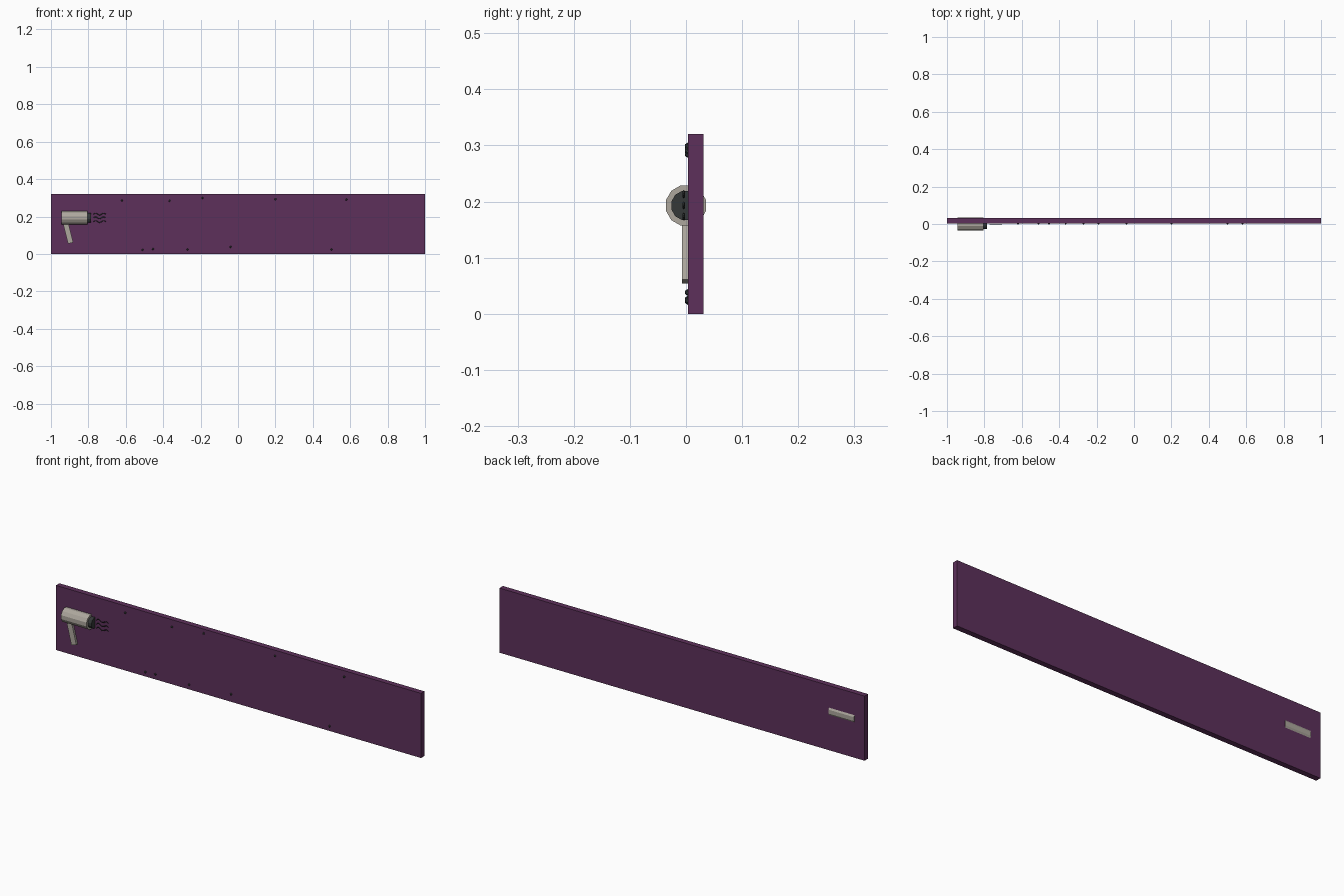
import bpy, math
from mathutils import Matrix

if "Cube" in bpy.data.objects:
    bpy.data.objects.remove(bpy.data.objects["Cube"])


def material(name, color):
    m = bpy.data.materials.new(name)
    m.diffuse_color = (*color, 1)
    m.use_nodes = True
    m.node_tree.nodes["Principled BSDF"].inputs["Base Color"].default_value = m.diffuse_color
    return m


PURPLE = material("purple", (0.11, 0.03, 0.105))
SILVER = material("silver", (0.42, 0.39, 0.34))
DARK = material("charcoal", (0.035, 0.04, 0.04))


def finish(name, mat):
    ob = bpy.context.object
    ob.name = name
    ob.data.materials.append(mat)
    return ob


def box(name, loc, size, mat, tilt=0):
    bpy.ops.mesh.primitive_cube_add(size=1)
    ob = finish(name, mat)
    ob.data.transform(Matrix.Diagonal((*size, 1)))
    ob.location = loc
    ob.rotation_euler.y = tilt
    return ob


def barrel(name, x0, x1, radius, mat):
    # twelve-sided cylinder along x, flats facing front and back
    bpy.ops.mesh.primitive_cylinder_add(vertices=12, radius=radius, depth=x1 - x0)
    ob = finish(name, mat)
    ob.data.transform(Matrix.Rotation(math.pi / 2, 4, 'Y') @ Matrix.Rotation(math.pi / 12, 4, 'Z'))
    ob.location = ((x0 + x1) / 2, 0, 0.193)
    return ob


# Back board
box("sign_board", (0, 0.0175, 0.16), (2, 0.027, 0.32), PURPLE)

# Hair dryer: barrel, nozzle, tilted handle
barrel("dryer_body", -0.945, -0.805, 0.037, SILVER)
barrel("dryer_nozzle", -0.806, -0.785, 0.027, DARK)
box("dryer_handle", (-0.909, 0, 0.115), (0.028, 0.014, 0.118), SILVER, -math.radians(14))

# Wavy air lines in front of the nozzle
for i, z in enumerate((0.213, 0.193, 0.173)):
    curve = bpy.data.curves.new(f"air_wave_{i + 1}", 'CURVE')
    curve.dimensions = '3D'
    curve.bevel_depth = 0.0022
    curve.bevel_resolution = 0
    curve.use_fill_caps = True
    spline = curve.splines.new('POLY')
    n = 13
    spline.points.add(n - 1)
    for k, p in enumerate(spline.points):
        t = k / (n - 1)
        p.co = (-0.772 + 0.064 * t, -0.004, z + 0.005 * math.sin(t * 3 * math.pi), 1)
    curve.materials.append(DARK)
    bpy.context.collection.objects.link(bpy.data.objects.new(curve.name, curve))

# Small beads scattered along the upper and lower edges
beads = [(-0.62, 0.286), (-0.365, 0.284), (-0.19, 0.299), (0.2, 0.292), (0.58, 0.29),
         (-0.51, 0.022), (-0.455, 0.026), (-0.27, 0.024), (-0.04, 0.038), (0.5, 0.024)]
for i, (x, z) in enumerate(beads):
    bpy.ops.mesh.primitive_ico_sphere_add(subdivisions=1, radius=0.006, location=(x, 0.003, z))
    finish(f"bead_{i + 1}", DARK)
